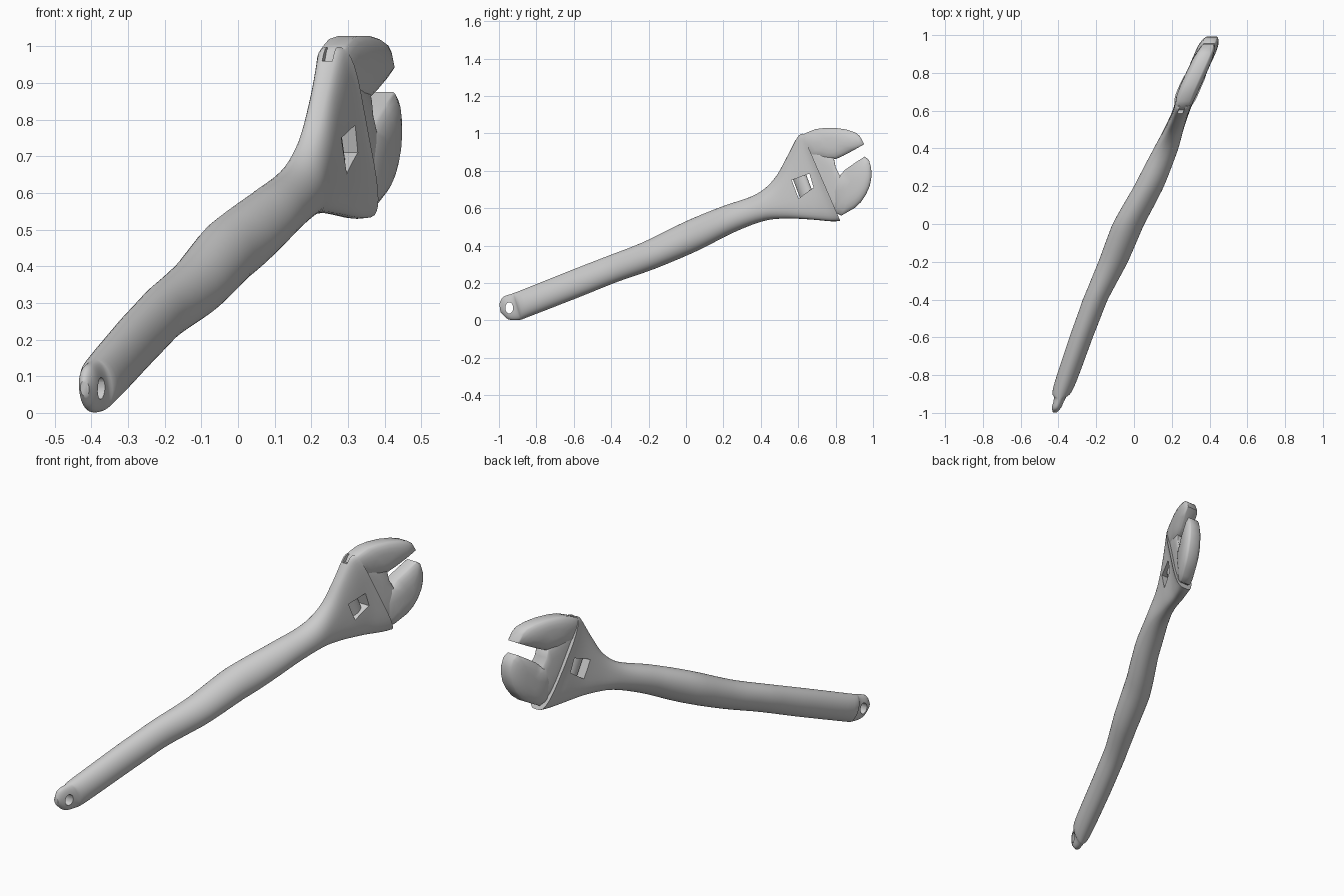
import bpy, bmesh, math
from mathutils import Vector

if "Cube" in bpy.data.objects:
    bpy.data.objects.remove(bpy.data.objects["Cube"])

# centre line of the tool in plan: x as a function of y
SPINE = [(-1, -.42), (-.9, -.385), (-.6, -.28), (-.4, -.205), (-.2, -.11), (0, -.03),
         (.2, .08), (.4, .17), (.6, .25), (.7, .285), (.9, .375), (1, .415)]


def spine_x(y):
    y = max(-1, min(1, y))
    for (a, xa), (b, xb) in zip(SPINE, SPINE[1:]):
        if y <= b:
            return xa + (xb - xa) * (y - a) / (b - a)


def place(u, y, z):
    return Vector((spine_x(y) + u, y, z))


def catmull(p0, p1, p2, p3, t):
    return [.5 * (2 * b + (c - a) * t + (2 * a - 5 * b + 4 * c - d) * t * t
                  + (3 * b - a - 3 * c + d) * t ** 3) for a, b, c, d in zip(p0, p1, p2, p3)]


def finish(name, bm, angle=40):
    bmesh.ops.recalc_face_normals(bm, faces=bm.faces)
    me = bpy.data.meshes.new(name)
    bm.to_mesh(me)
    bm.free()
    ob = bpy.data.objects.new(name, me)
    bpy.context.collection.objects.link(ob)
    smooth(ob, angle)
    return ob


def smooth(ob, angle=40):
    bpy.ops.object.select_all(action='DESELECT')
    ob.select_set(True)
    bpy.context.view_layer.objects.active = ob
    bpy.ops.object.shade_smooth_by_angle(angle=math.radians(angle))


def skin(bm, rings):
    n = len(rings[0])
    for a, b in zip(rings, rings[1:]):
        for i in range(n):
            bm.faces.new((a[i], a[(i + 1) % n], b[(i + 1) % n], b[i]))
    bm.faces.new(rings[0])
    bm.faces.new(rings[-1])


def prism(name, outline, half):
    bm = bmesh.new()
    skin(bm, [[bm.verts.new(place(u, y, z)) for y, z in outline] for u in (-half, half)])
    return finish(name, bm)


def cut(ob, cutter):
    cutter.hide_render = True
    mod = ob.modifiers.new('cut', 'BOOLEAN')
    mod.operation, mod.solver, mod.object = 'DIFFERENCE', 'EXACT', cutter
    bpy.context.view_layer.objects.active = ob
    bpy.ops.object.modifier_apply(modifier=mod.name)
    bpy.data.objects.remove(cutter)


def domed(name, outline, rim, dome):
    """Outline extruded across the tool, with both cheeks bulging to the middle."""
    n = len(outline)
    cy, cz = (sum(p[k] for p in outline) / n for k in (0, 1))
    steps = [(1, rim), (.96, rim + .25 * (dome - rim)), (.82, rim + .6 * (dome - rim)),
             (.6, rim + .87 * (dome - rim)), (.3, dome)]
    levels = [(s, -h) for s, h in reversed(steps)] + steps
    bm = bmesh.new()
    skin(bm, [[bm.verts.new(place(h, cy + (y - cy) * s, cz + (z - cz) * s))
               for y, z in outline] for s, h in levels])
    return finish(name, bm, 50)


# handle and head body: sections given by top y,z / bottom y,z / half width / squareness
STATIONS = [
    (-.998, .088, -.992, .045, .012, 2), (-.978, .125, -.95, .006, .026, 2.2),
    (-.93, .143, -.89, .003, .033, 2.2), (-.885, .16, -.84, .02, .055, 2),
    (-.63, .262, -.57, .125, .062, 2), (-.43, .34, -.37, .205, .066, 2),
    (-.23, .418, -.165, .277, .078, 2), (0, .53, .06, .372, .084, 2),
    (.19, .608, .25, .468, .078, 2), (.37, .672, .41, .53, .066, 2.2),
    (.47, .755, .53, .545, .052, 2.6), (.54, .875, .66, .54, .046, 3.2),
    (.595, .98, .775, .53, .05, 3.6), (.622, 1.0, .825, .532, .06, 3.6)]
SIDES, SUB = 36, 5
bm = bmesh.new()
rings = []
last = len(STATIONS) - 1
for i in range(last):
    quad = [STATIONS[max(0, min(last, i + k))] for k in (-1, 0, 1, 2)]
    for j in range(SUB + (i == last - 1)):
        ty, tz, by, bz, w, p = catmull(*quad, j / SUB)
        ring = []
        for k in range(SIDES):
            a = 2 * math.pi * k / SIDES
            c, s = math.cos(a), math.sin(a)
            u = w * math.copysign(abs(c) ** (2 / p), c)
            v = .5 + .5 * math.copysign(abs(s) ** (2 / p), s)
            ring.append(bm.verts.new(place(u, by + (ty - by) * v, bz + (tz - bz) * v)))
        rings.append(ring)
skin(bm, rings)
body = finish('handle_and_head', bm)

# hanging hole, adjuster window and the groove in the top of the head
eye = [(-.945 + .021 * math.cos(t * math.pi / 10), .067 + .03 * math.sin(t * math.pi / 10))
       for t in range(20)]
cut(body, prism('eye_cutter', eye, .3))
cut(body, prism('window_cutter', [(.565, .75), (.66, .785), (.682, .71), (.602, .652)], .2))
cut(body, prism('groove_cutter', [(.56, .965), (.62, .955), (.66, 1.05), (.57, 1.05)], .014))
smooth(body)

# adjusting screw behind the window
bm = bmesh.new()
screw = [[bm.verts.new(place(.026 * math.cos(a), .625 + .04 * math.sin(a) - .38 * h, .72 + h))
          for a in [k * math.pi / 10 for k in range(20)]] for h in (-.08, .08)]
skin(bm, screw)
finish('adjusting_screw', bm)

# fixed upper jaw
domed('upper_jaw', [(.6, .95), (.618, .99), (.65, 1.006), (.69, 1.022), (.74, 1.029),
                    (.8, 1.029), (.86, 1.02), (.905, 1.005), (.93, .985), (.952, .942),
                    (.9, .912), (.84, .88), (.8, .862), (.74, .86), (.7, .872), (.64, .88)],
      .028, .055)

# web joining the jaws at the back of the mouth
domed('jaw_web', [(.64, .92), (.72, .91), (.79, .87), (.8, .82), (.822, .775),
                  (.86, .7), (.82, .6), (.74, .62)], .035, .045)

# sliding lower jaw
domed('lower_jaw', [(.79, .77), (.822, .774), (.85, .805), (.9, .84), (.955, .876),
                    (.978, .858), (.99, .815), (.992, .77), (.983, .72), (.962, .672),
                    (.935, .632), (.9, .6), (.865, .58), (.83, .56), (.79, .58), (.77, .68)],
      .026, .055)
